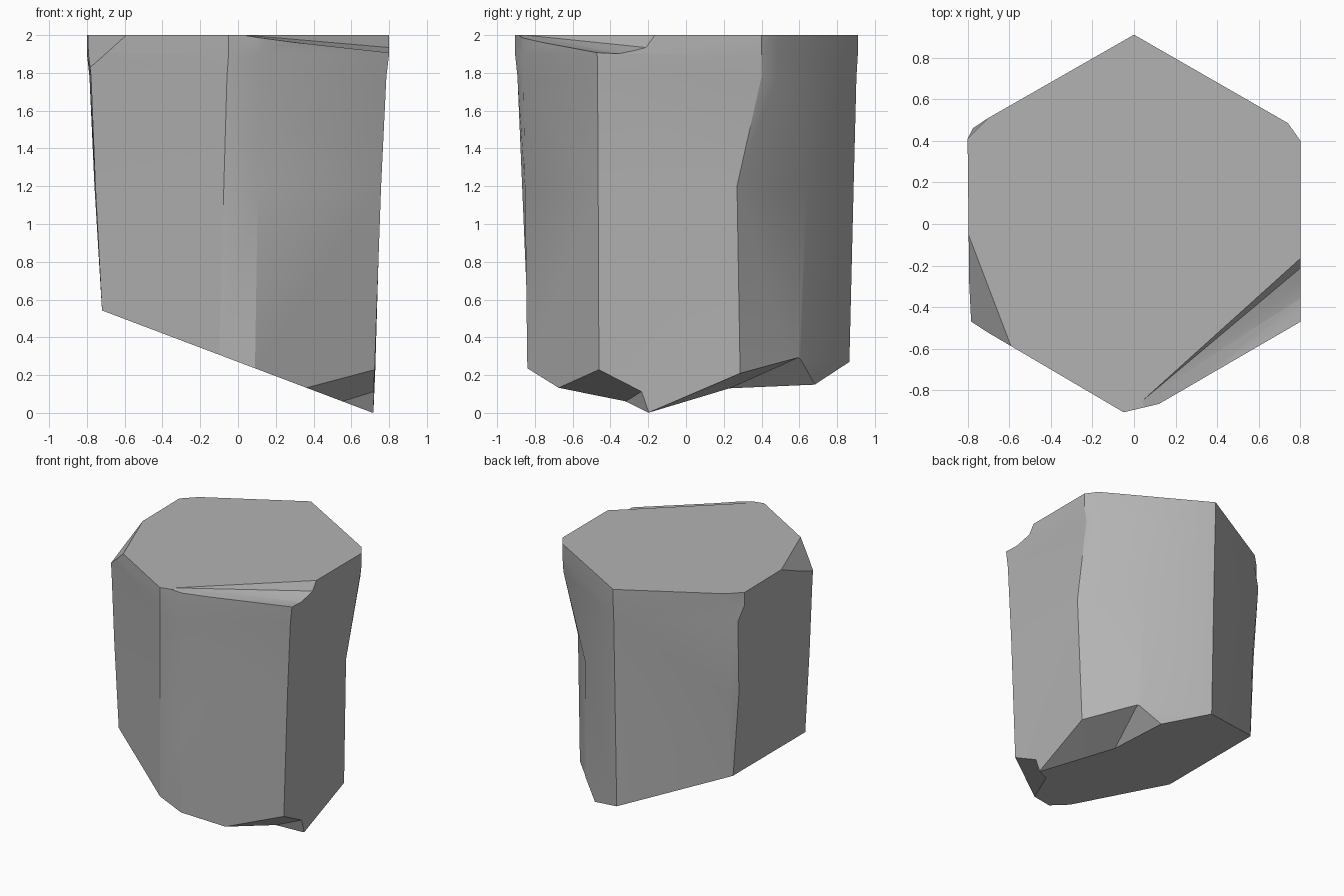
import bpy, bmesh, math
from mathutils import Vector

cube = bpy.data.objects.get("Cube")
if cube:
    bpy.data.objects.remove(cube, do_unlink=True)

stone = bpy.data.materials.new("grey stone")
stone.use_nodes = True
colour = (0.45, 0.45, 0.45, 1)
stone.diffuse_color = colour
stone.node_tree.nodes["Principled BSDF"].inputs["Base Color"].default_value = colour


def add_object(name, bm):
    bmesh.ops.recalc_face_normals(bm, faces=bm.faces)
    mesh = bpy.data.meshes.new(name)
    bm.to_mesh(mesh)
    bm.free()
    mesh.materials.append(stone)
    obj = bpy.data.objects.new(name, mesh)
    bpy.context.collection.objects.link(obj)
    return obj


def base_height(x):
    """Slanted break under the column."""
    return 0.27 - 0.378 * x


# Six-sided column outline, counter-clockwise from the back corner
top = [(0, .91), (-.70, .51), (-.8, .41), (-.79, -.47), (-.05, -.905),
       (.12, -.865), (.8, -.47), (.8, .40), (.74, .485)]
base = [(0, .865), (-.705, .455), (-.72, .44), (-.72, -.46), (-.10, -.83),
        (.09, -.84), (.715, -.46), (.72, .29), (.46, .60)]


def blend(t):
    return [Vector(p).lerp(Vector(q), t) for p, q in zip(top, base)]


shoulder = blend(0.17)
shoulder[1] = Vector((-.775, .46))
shoulder[7:] = [Vector((.78, .40)), Vector((.735, .48))]
waist = blend(0.5)
waist[7:] = [Vector((.755, .27)), Vector((.43, .64))]

bm = bmesh.new()
rings = []
for outline, z in ((top, 2), (top, 1.9), (shoulder, 1.78), (waist, 1.2), (base, None)):
    rings.append([bm.verts.new((x, y, base_height(x) if z is None else z))
                  for x, y in outline])
for upper, lower in zip(rings, rings[1:]):
    for i in range(len(top)):
        j = (i + 1) % len(top)
        bm.faces.new((upper[i], upper[j], lower[j], lower[i]))
bm.faces.new(rings[0])
bm.faces.new(rings[-1])
bmesh.ops.triangulate(bm, faces=[f for f in bm.faces if len(f.verts) == 4])
column = add_object("stone_column", bm)


def chip(name, points):
    """Break a convex piece off the column."""
    hull = bmesh.new()
    for p in points:
        hull.verts.new(p)
    result = bmesh.ops.convex_hull(hull, input=hull.verts)
    loose = [v for v in hull.verts if not v.link_faces]
    bmesh.ops.delete(hull, geom=loose, context='VERTS')
    cutter = add_object(name, hull)
    cutter.hide_render = True
    mod = column.modifiers.new(name, 'BOOLEAN')
    mod.operation = 'DIFFERENCE'
    mod.solver = 'EXACT'
    mod.object = cutter
    bpy.context.view_layer.objects.active = column
    bpy.ops.object.modifier_apply(modifier=name)
    bpy.data.objects.remove(cutter, do_unlink=True)


# Flat chip on the top front corner
tri = [Vector(p) for p in ((-.8, -.04, 2), (-.59, -.59, 2), (-.79, -.47, 1.82))]
mid = sum(tri, Vector()) / 3
chip("corner_chip", [mid + (p - mid) * 3 for p in tri] + [mid + Vector((-1, -.5, 1))])

# Shallow scoop along the top edge, fading towards the front corner
scoop = [(-.12, 2), (-.17, 1.93), (-.24, 1.912), (-.32, 1.896), (-.44, 1.912), (-.75, 1.925)]
points = [(.85, y, z) for y, z in scoop]
points += [(.04, -.85, 2), (.06, -.95, 1.99), (.85, -.12, 2.2), (.85, -.95, 2.2),
           (.04, -.85, 2.2), (.04, -.95, 2.2), (.85, -.95, 1.925)]
chip("top_scoop", points)

# Notch under the front corner
inner, outer = Vector((.55, -.32, .06)), Vector((.71, -.24, .11))
step = outer - inner
away = Vector((-.18, -.34, .07))
ridge = [inner - step, outer + step * 2]
points = ridge + [p + away * 2 for p in ridge] + [(.9, -1, .43)]
points += [p + Vector((0, .04, -.11)) * 3 for p in ridge]
points += [(0.3, -1, -.3), (1.1, -1, -.3)]
chip("front_notch", points)

# Two-faced break under the back corner
low, rim = Vector((.71, -.2, 0)), Vector((.72, .29, .21))
peak, heel, toe = Vector((.47, .61, .30)), Vector((.37, .23, .13)), Vector((.32, .67, .15))
out = rim - heel
points = [low, rim, peak, heel, toe, low + out, rim + out, peak + out,
          peak * 2 - heel, toe * 2 - heel]
points += [Vector((p.x, p.y, -.4)) for p in points]
chip("back_break", points)

bpy.ops.object.select_all(action='DESELECT')
column.select_set(True)
bpy.context.view_layer.objects.active = column
bpy.ops.object.shade_smooth_by_angle(angle=math.radians(28))
